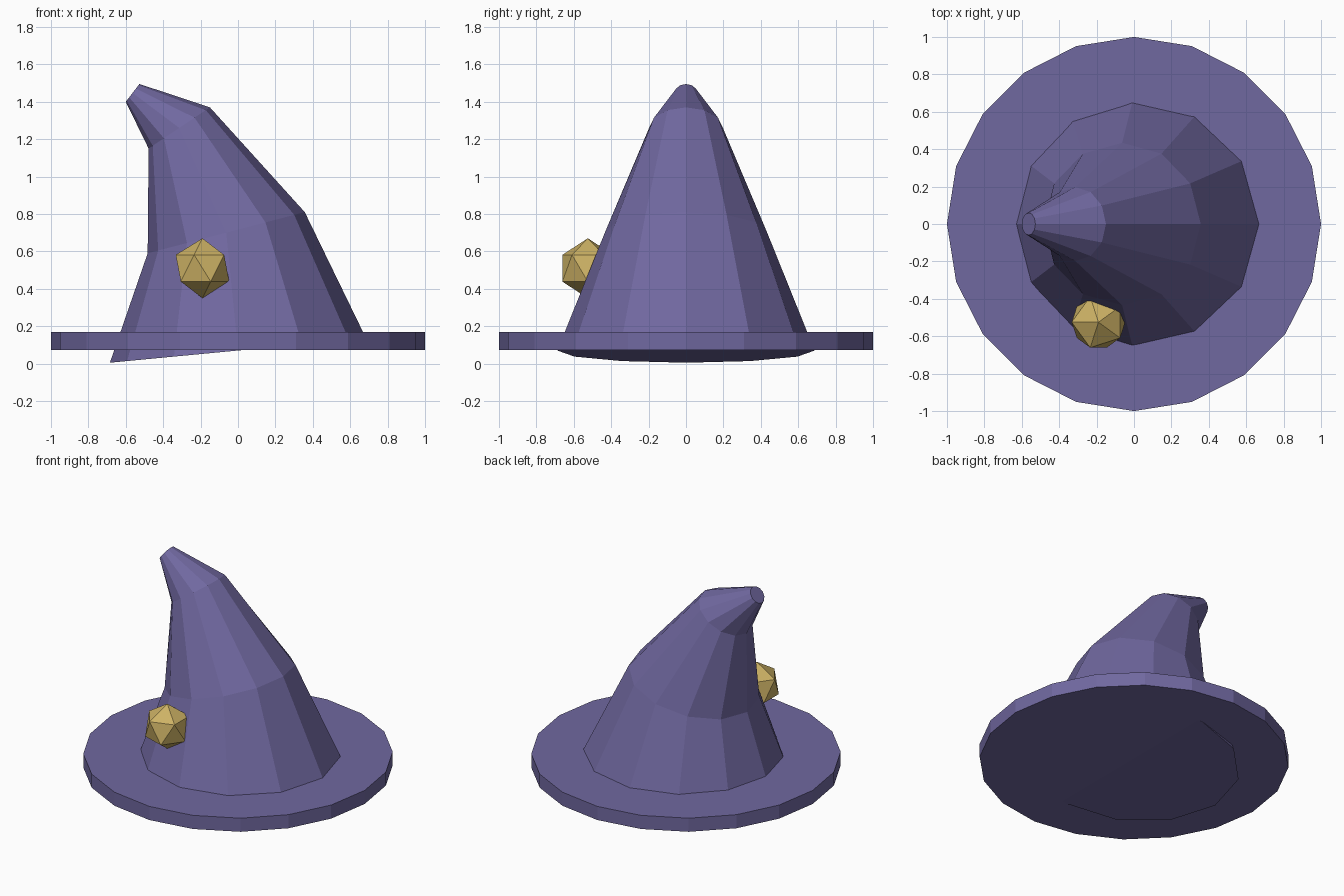
import bpy, bmesh, math
from mathutils import Vector

cube = bpy.data.objects.get("Cube")
if cube:
    bpy.data.objects.remove(cube, do_unlink=True)


def material(name, colour):
    mat = bpy.data.materials.new(name)
    mat.use_nodes = True
    mat.diffuse_color = colour
    mat.node_tree.nodes["Principled BSDF"].inputs["Base Color"].default_value = colour
    return mat


def add_object(name, bm, mat):
    bmesh.ops.recalc_face_normals(bm, faces=bm.faces)
    mesh = bpy.data.meshes.new(name)
    bm.to_mesh(mesh)
    bm.free()
    mesh.materials.append(mat)
    obj = bpy.data.objects.new(name, mesh)
    bpy.context.collection.objects.link(obj)
    return obj


def loft(name, rings, sides, mat):
    """Join tilted circles, each given by its left and right (x, z) ends."""
    bm = bmesh.new()
    loops = []
    for (x0, z0), (x1, z1) in rings:
        centre = Vector((x0 + x1, 0, z0 + z1)) / 2
        across = Vector((x1 - x0, 0, z1 - z0)) / 2
        depth = Vector((0, across.length, 0))
        angles = [math.tau * i / sides for i in range(sides)]
        loops.append([bm.verts.new(centre + across * math.cos(a) + depth * math.sin(a))
                      for a in angles])
    for low, high in zip(loops, loops[1:]):
        for i in range(sides):
            j = (i + 1) % sides
            bm.faces.new((low[i], low[j], high[j], high[i]))
    bm.faces.new(loops[0][::-1])
    bm.faces.new(loops[-1])
    return add_object(name, bm, mat)


purple = material("dusty purple", (0.162, 0.138, 0.35, 1))
gold = material("muted gold", (0.61, 0.445, 0.13, 1))

# Flat round brim
loft("brim", [((-1, 0.073), (1, 0.073)), ((-1, 0.17), (1, 0.17))], 20, purple)

# Bent crown, its lowest ring poking through the brim
loft("crown", [((-0.685, 0.005), (0.685, 0.135)),
               ((-0.483, 0.59), (0.357, 0.81)),
               ((-0.478, 1.15), (-0.15, 1.37)),
               ((-0.6, 1.4), (-0.527, 1.495))], 12, purple)

# Faceted ornament on the front
bm = bmesh.new()
bmesh.ops.create_icosphere(bm, subdivisions=1, radius=0.16)
ornament = add_object("ornament", bm, gold)
ornament.location = (-0.19, -0.525, 0.51)
ornament.rotation_euler.z = math.pi
